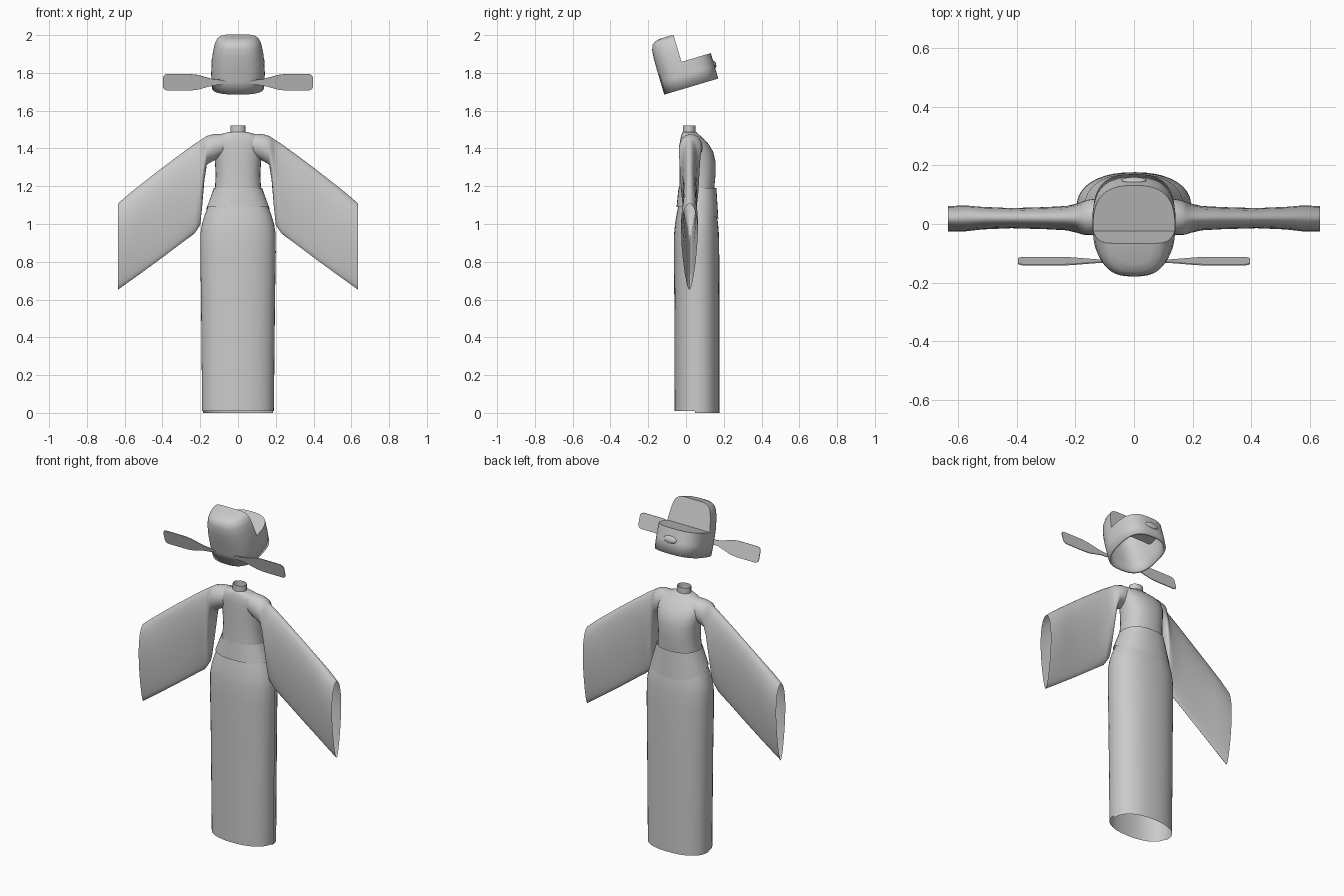
import bpy, bmesh, math
from mathutils import Matrix, Vector

if "Cube" in bpy.data.objects:
    bpy.data.objects.remove(bpy.data.objects["Cube"])

cloth = bpy.data.materials.new("light_grey")
cloth.diffuse_color = (0.6, 0.6, 0.6, 1)
cloth.use_nodes = True
cloth.node_tree.nodes["Principled BSDF"].inputs["Base Color"].default_value = cloth.diffuse_color


def finish(bm, name, angle=40, matrix=None, recalc=True):
    if recalc:
        bmesh.ops.recalc_face_normals(bm, faces=bm.faces)
    me = bpy.data.meshes.new(name)
    bm.to_mesh(me)
    bm.free()
    me.materials.append(cloth)
    ob = bpy.data.objects.new(name, me)
    bpy.context.collection.objects.link(ob)
    if matrix:
        ob.matrix_world = matrix
    bpy.ops.object.select_all(action='DESELECT')
    bpy.context.view_layer.objects.active = ob
    ob.select_set(True)
    bpy.ops.object.shade_smooth_by_angle(angle=math.radians(angle))
    return ob


def sup(t, a, b, n):
    """Point on a rounded-rectangle-like oval."""
    c, s = math.cos(t), math.sin(t)
    return (math.copysign(abs(c) ** (2 / n), c) * a,
            math.copysign(abs(s) ** (2 / n), s) * b)


def loft(bm, rings, closed=True):
    rows = [[bm.verts.new(p) for p in r] for r in rings]
    for a, b in zip(rows, rows[1:]):
        n = len(a)
        for i in range(n if closed else n - 1):
            j = (i + 1) % n
            bm.faces.new((a[i], a[j], b[j], b[i]))
    return rows


def level(z, hx, y0, y1, n=2.3, t0=0.0, t1=2 * math.pi, count=32):
    """Horizontal oval section, or an arc of one."""
    full = t1 - t0 > 6.28
    out = []
    for i in range(count if full else count + 1):
        x, y = sup(t0 + (t1 - t0) * i / count, hx, (y1 - y0) / 2, n)
        out.append((x, y + (y0 + y1) / 2, z))
    return out


# Skirt: front and back panels meeting at the side slits
skirt = [(0.0, .186, -.060, .177), (.3, .189, -.061, .177), (.6, .192, -.062, .177),
         (.85, .196, -.064, .176), (.95, .195, -.063, .174), (1.0, .187, -.058, .170),
         (1.05, .172, -.050, .163), (1.09, .155, -.042, .155)]
for name, t0, dx, lift in (("skirt_back", 0, 0, 0), ("skirt_front", math.pi, .004, .01)):
    bm = bmesh.new()
    loft(bm, [level(max(z, lift), hx + dx, y0, y1, 2.3, t0 - .06, t0 + math.pi + .03, 20)
              for z, hx, y0, y1 in skirt], closed=False)
    finish(bm, name)

# Torso
bm = bmesh.new()
loft(bm, [level(*s) for s in (
    (1.06, .150, -.040, .145), (1.13, .130, -.038, .145), (1.19, .122, -.036, .150),
    (1.26, .118, -.034, .156), (1.33, .122, -.034, .156), (1.38, .130, -.033, .145),
    (1.42, .134, -.032, .122), (1.45, .125, -.030, .095), (1.472, .095, -.024, .070),
    (1.486, .055, -.018, .054), (1.488, .036, -.015, .050))])
finish(bm, "torso", 60)

# Waistband, dipping toward the back
bm = bmesh.new()
rings = []
for f in (0, .5, 1):
    row = level(0, .168 - .040 * f, -.050 + .010 * f, .171 - .010 * f)
    rings.append([(x, y, (1.19 if f == 1 else 0) or
                   (1.09 - .06 * max(0, (y - .03) / .14)) * (1 - f) + 1.19 * f)
                  for x, y, z in row])
loft(bm, rings)
finish(bm, "waistband", 50)

# Collar
bm = bmesh.new()
loft(bm, [level(z, .040, -.017, .050, 2, count=20) for z in (1.465, 1.495, 1.522)])
finish(bm, "collar")

# Wide hanging sleeves: (x, top, bottom, y centre, y half)
sleeve = [(.08, 1.478, 1.36, .03, .050), (.13, 1.476, 1.335, .025, .055),
          (.165, 1.466, 1.315, .022, .054), (.178, 1.458, 1.23, .020, .053),
          (.190, 1.450, 1.09, .020, .051), (.200, 1.443, .995, .020, .050),
          (.23, 1.424, .950, .020, .047), (.30, 1.373, .898, .020, .044),
          (.42, 1.283, .808, .020, .040), (.52, 1.205, .735, .020, .045),
          (.58, 1.157, .692, .019, .052), (.636, 1.108, .652, .018, .050)]
for side, name in ((1, "sleeve_right"), (-1, "sleeve_left")):
    bm = bmesh.new()
    rings = []
    for x, top, bot, yc, yh in sleeve:
        row = []
        for i in range(28):
            t = 2 * math.pi * i / 28
            w = (1 - math.cos(t)) / 2           # 0 at top, 1 at bottom
            thin = 1 - .55 * w * min(1, max(0, (x - .16) / .08))
            row.append((side * x, yc + yh * 1.12 * math.sin(t) * thin,
                        top + (bot - top) * w))
        rings.append(row)
    loft(bm, rings)
    finish(bm, name, 60)

# Hat frame: local y runs back along the brim, z up the crown
hat = Matrix.Translation((0, -.115, 1.685)) @ Matrix.Rotation(math.radians(16.6), 4, 'X')
STEP_Y, STEP_Z = .137, .14
bm = bmesh.new()
crown = [(0, .139, 0, .298), (.07, .142, 0, .299), (.14, .140, 0, .299),
         (.20, .132, .001, .298), (.245, .122, .006, .295), (.27, .110, .016, .285),
         (.284, .092, .035, .27), (.29, .065, .065, .24)]
rows = loft(bm, [level(*s, 2.7, count=48) for s in crown])
bm.faces.new(rows[-1])
for co, no in (((0, 0, STEP_Z), (0, 0, 1)), ((0, STEP_Y, 0), (0, 1, 0))):
    bmesh.ops.bisect_plane(bm, geom=bm.verts[:] + bm.edges[:] + bm.faces[:], dist=1e-5,
                           plane_co=co, plane_no=no)
gone = [f for f in bm.faces if f.calc_center_median().z > STEP_Z + 1e-4
        and f.calc_center_median().y > STEP_Y]
bmesh.ops.delete(bm, geom=gone, context='FACES')
rim = [v for v in bm.verts if v.is_boundary and v.co.z > .1]


def cap(verts, a, b):
    mid = sum((v.co for v in verts), Vector()) / len(verts)
    verts.sort(key=lambda v: math.atan2(v.co[b] - mid[b], v.co[a] - mid[a]))
    bm.faces.new(verts)


cap([v for v in rim if abs(v.co.y - STEP_Y) < 1e-4], 0, 2)
cap([v for v in rim if abs(v.co.z - STEP_Z) < 1e-4], 0, 1)
ob = finish(bm, "hat_crown", 35, hat)
shell = ob.modifiers.new("shell", 'SOLIDIFY')
shell.thickness, shell.offset = .012, -1

# Flat hat wings
half = [(.06, .004), (.09, .013), (.13, .017), (.17, .028), (.21, .040), (.25, .045),
        (.375, .045), (.389, .040), (.396, .028)]
for side, name in ((1, "hat_wing_right"), (-1, "hat_wing_left")):
    bm = bmesh.new()
    pts = [(x, h) for x, h in half] + [(x, -h) for x, h in reversed(half)]
    f = bm.faces.new([bm.verts.new((side * x, .005, .066 + h)) for x, h in pts])
    ext = bmesh.ops.extrude_face_region(bm, geom=[f])
    bmesh.ops.translate(bm, vec=(0, .004, 0),
                        verts=[v for v in ext['geom'] if isinstance(v, bmesh.types.BMVert)])
    finish(bm, name, 30, hat)

# Oval ornament at the back of the hat
bm = bmesh.new()
bmesh.ops.create_uvsphere(bm, u_segments=20, v_segments=10, radius=1)
bmesh.ops.transform(bm, verts=bm.verts, matrix=Matrix.Translation((0, .299, .078))
                    @ Matrix.Diagonal((.042, .010, .02, 1)))
finish(bm, "hat_ornament", 60, hat)
